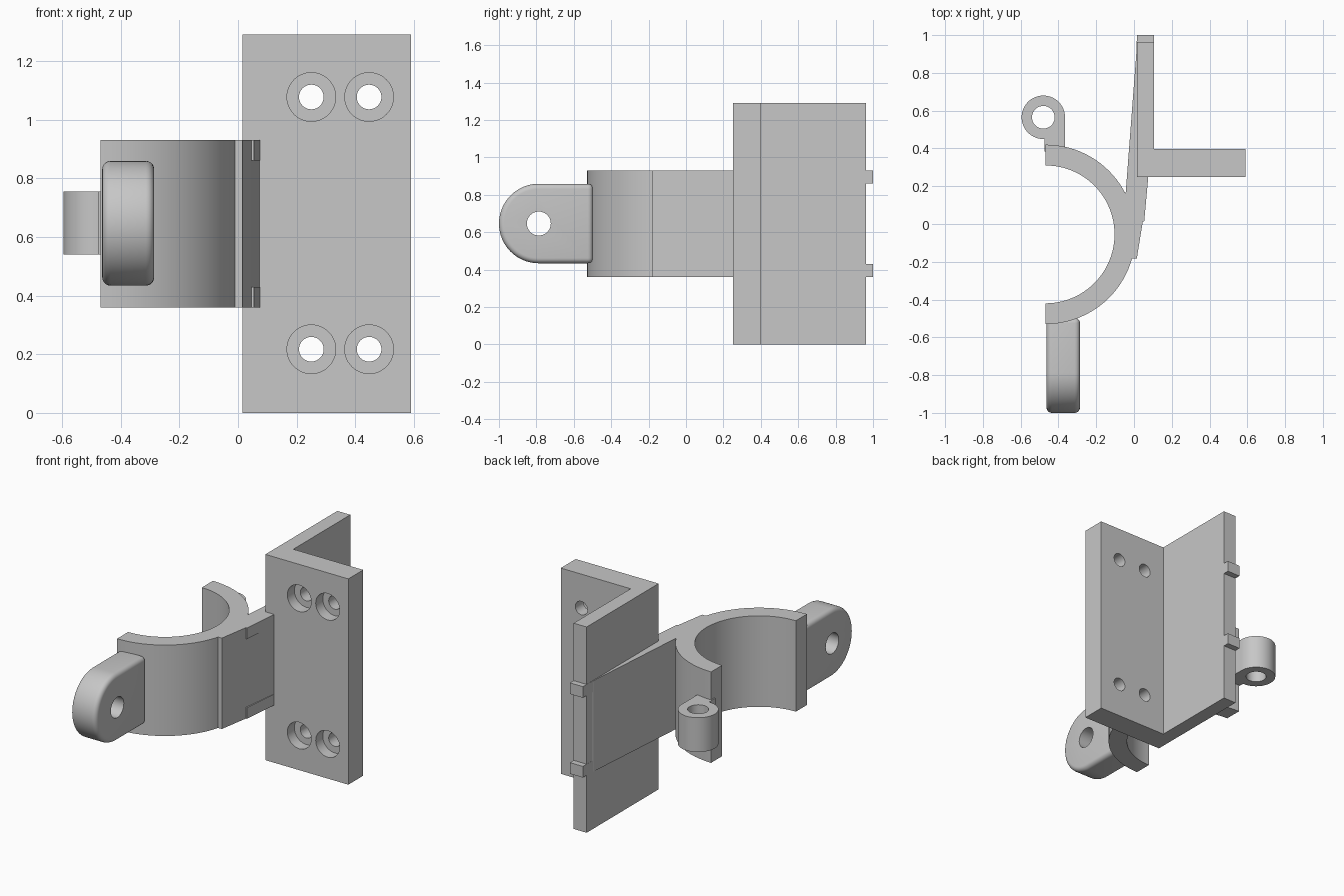
import bpy, bmesh, math
from mathutils import Matrix

if "Cube" in bpy.data.objects:
    bpy.data.objects.remove(bpy.data.objects["Cube"])

grey = bpy.data.materials.new("plain grey")
grey.diffuse_color = (0.57, 0.57, 0.57, 1)
grey.use_nodes = True
grey.node_tree.nodes["Principled BSDF"].inputs["Base Color"].default_value = grey.diffuse_color


def prism(name, pts, lo, hi, axis="z"):
    """Extrude a profile: axis z takes (x, y) points, axis x takes (y, z) points."""
    bm = bmesh.new()
    place = (lambda a, b, t: (a, b, t)) if axis == "z" else (lambda a, b, t: (t, a, b))
    bottom = [bm.verts.new(place(a, b, lo)) for a, b in pts]
    top = [bm.verts.new(place(a, b, hi)) for a, b in pts]
    bm.faces.new(bottom[::-1])
    bm.faces.new(top)
    n = len(pts)
    for i in range(n):
        j = (i + 1) % n
        bm.faces.new((bottom[i], bottom[j], top[j], top[i]))
    bmesh.ops.recalc_face_normals(bm, faces=bm.faces)
    mesh = bpy.data.meshes.new(name)
    bm.to_mesh(mesh)
    bm.free()
    mesh.materials.append(grey)
    obj = bpy.data.objects.new(name, mesh)
    bpy.context.collection.objects.link(obj)
    return obj


def arc(cx, cy, r, a0, a1, n):
    return [(cx + r * math.cos(math.radians(a0 + (a1 - a0) * i / n)),
             cy + r * math.sin(math.radians(a0 + (a1 - a0) * i / n))) for i in range(n + 1)]


def activate(obj):
    bpy.ops.object.select_all(action="DESELECT")
    obj.select_set(True)
    bpy.context.view_layer.objects.active = obj


def drill(obj, centre, r, depth, axis):
    """Cut a round hole through obj along the given axis."""
    rot = {"x": (0, math.pi / 2, 0), "y": (math.pi / 2, 0, 0), "z": (0, 0, 0)}[axis]
    bpy.ops.mesh.primitive_cylinder_add(vertices=48, radius=r, depth=depth,
                                        location=centre, rotation=rot)
    cutter = bpy.context.object
    cutter.data.materials.append(grey)
    cutter.hide_render = True
    mod = obj.modifiers.new("hole", "BOOLEAN")
    mod.operation = "DIFFERENCE"
    mod.solver = "EXACT"
    mod.object = cutter
    activate(obj)
    bpy.ops.object.modifier_apply(modifier=mod.name)
    bpy.data.objects.remove(cutter)


def smooth(obj):
    activate(obj)
    bpy.ops.object.shade_smooth_by_angle(angle=math.radians(30))


# L-shaped mounting bracket with four counterbored screw holes
bracket = prism("angle_bracket", [(0.015, 0.25), (0.59, 0.25), (0.59, 0.398), (0.105, 0.398),
                                  (0.105, 0.963), (0.015, 0.963)], 0, 1.29)
for x in (0.25, 0.447):
    for z in (0.217, 1.077):
        drill(bracket, (x, 0.25, z), 0.083, 0.14, "y")
        drill(bracket, (x, 0.33, z), 0.042, 0.4, "y")
smooth(bracket)

# Half-round clamp jaw
CX, CY = -0.468, -0.055
jaw = prism("clamp_jaw", arc(CX, CY, 0.475, -90, 90, 48) + arc(CX, CY, 0.365, 90, -90, 48),
            0.36, 0.93)
smooth(jaw)

# Tapered arm joining the jaw to the bracket
prism("arm", [(-0.018, -0.182), (0.015, -0.182), (0.046, 0.01), (0.075, 0.26),
              (0.03, 0.27), (0.02, 0.92), (0.012, 0.9), (-0.045, 0.152)], 0.36, 0.93)

# Upper and lower straps: shallow raised bands and hooks over the bracket edge
for label, z0, z1 in (("lower", 0.36, 0.43), ("upper", 0.86, 0.93)):
    prism(label + "_strap", [(0.04, 0.012), (0.054, 0.012), (0.076, 0.255), (0.04, 0.255)], z0, z1)
    prism(label + "_hook", [(0.013, 0.86), (0.02, 0.86), (0.02, 0.96), (0.105, 0.96),
                            (0.105, 1.0), (0.015, 1.0)], z0, z1)

# Hinge knuckle on the back end of the jaw
knuckle = prism("hinge_knuckle", [(-0.475, 0.385), (-0.365, 0.385)]
                + arc(-0.48, 0.565, 0.115, 0, 272.5, 48), 0.54, 0.755)
drill(knuckle, (-0.48, 0.565, 0.65), 0.06, 0.5, "z")
smooth(knuckle)

# Rounded bolt lug on the front end of the jaw
lug = prism("bolt_lug", [(-0.497, 0.434), (-0.497, 0.859)]
            + arc(-0.7875, 0.6465, 0.2125, 90, 270, 40), -0.463, -0.286, "x")
bevel = lug.modifiers.new("rounding", "BEVEL")
bevel.width = 0.028
bevel.segments = 5
bevel.limit_method = "ANGLE"
bevel.angle_limit = math.radians(30)
activate(lug)
bpy.ops.object.modifier_apply(modifier=bevel.name)
drill(lug, (-0.375, -0.787, 0.6465), 0.064, 0.5, "x")
smooth(lug)
